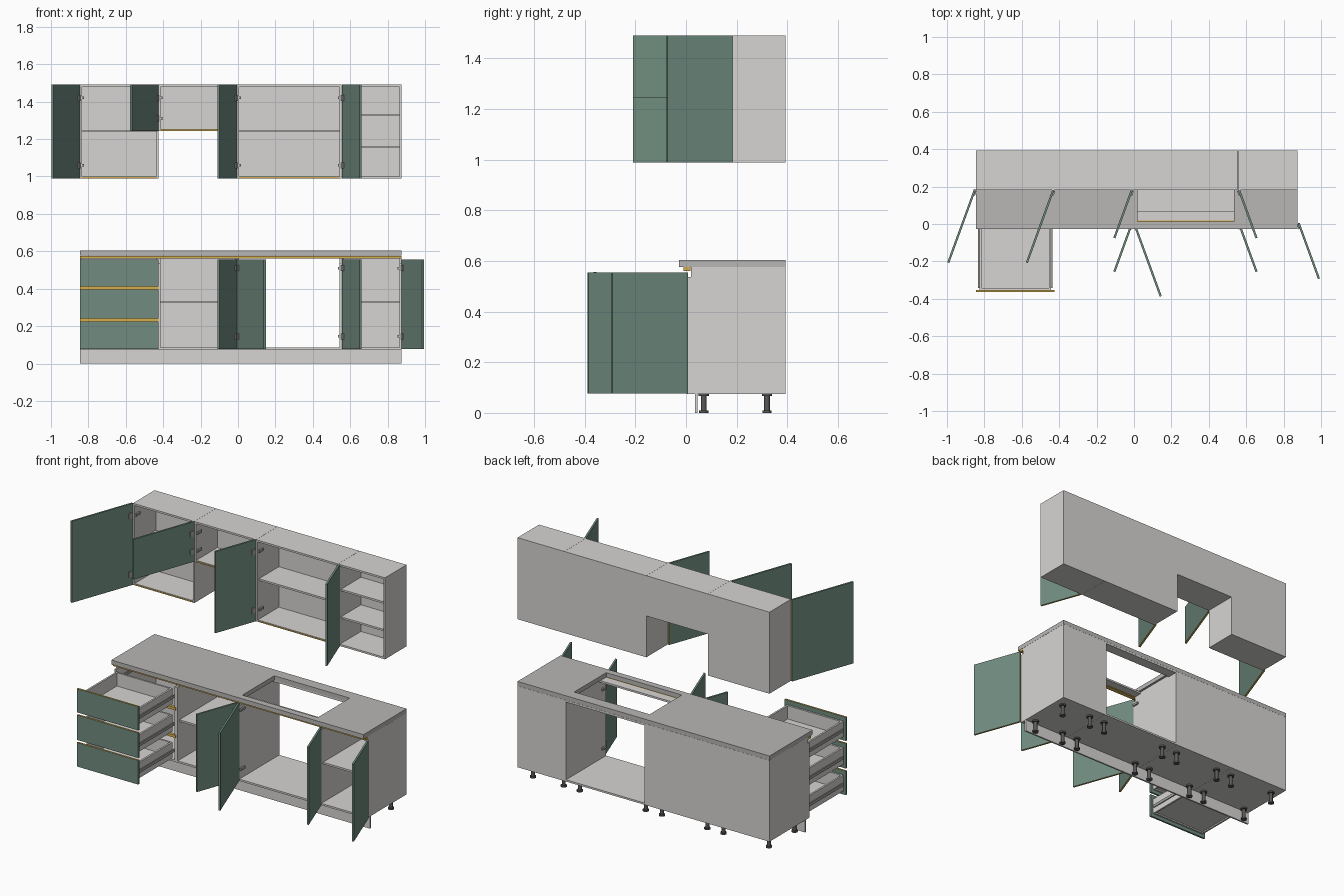
import bpy, bmesh, math
from mathutils import Matrix, Vector

if "Cube" in bpy.data.objects:
    bpy.data.objects.remove(bpy.data.objects["Cube"])


def material(name, rgb):
    m = bpy.data.materials.new(name)
    m.diffuse_color = (*rgb, 1)
    m.use_nodes = True
    m.node_tree.nodes["Principled BSDF"].inputs["Base Color"].default_value = m.diffuse_color
    return m


PANEL = material("light_grey_panel", (0.68, 0.665, 0.65))
STONE = material("grey_worktop", (0.48, 0.475, 0.465))
GREEN = material("sage_green", (0.165, 0.265, 0.215))
GOLD = material("gold_trim", (0.66, 0.43, 0.08))
METAL = material("dark_metal", (0.10, 0.10, 0.10))
STEEL = material("hinge_steel", (0.35, 0.35, 0.35))

T = 0.0112                          # board thickness
BACK = 0.393                        # wall plane
LOW_F, UP_F = 0.003, 0.183          # front planes of base and wall units
LOW_Z0, LOW_Z1 = 0.075, 0.576
UP_Z0, UP_Z1 = 0.988, 1.491
XS = [-0.845, -0.425, -0.005, 0.555, 0.875]


def finish(bm, name, mats):
    bmesh.ops.recalc_face_normals(bm, faces=bm.faces)
    me = bpy.data.meshes.new(name)
    bm.to_mesh(me)
    bm.free()
    for m in mats:
        me.materials.append(m)
    ob = bpy.data.objects.new(name, me)
    bpy.context.collection.objects.link(ob)
    return ob


def add_box(bm, x0, x1, y0, y1, z0, z1):
    size = Matrix.Diagonal((x1 - x0, y1 - y0, z1 - z0, 1))
    mid = Matrix.Translation(((x0 + x1) / 2, (y0 + y1) / 2, (z0 + z1) / 2))
    return bmesh.ops.create_cube(bm, size=1, matrix=mid @ size)["verts"]


def boxes(name, mat, *items):
    bm = bmesh.new()
    for b in items:
        add_box(bm, *b)
    return finish(bm, name, [mat])


def add_prism(bm, x0, x1, profile):
    """Extrude a (y, z) outline along x."""
    f = bm.faces.new([bm.verts.new((x0, y, z)) for y, z in profile])
    new = bmesh.ops.extrude_face_region(bm, geom=[f])["geom"]
    bmesh.ops.translate(bm, vec=(x1 - x0, 0, 0),
                        verts=[v for v in new if isinstance(v, bmesh.types.BMVert)])


def base_unit(name, x0, x1, shelf=None, back=True):
    x0, x1 = x0 + 0.0004, x1 - 0.0004
    bm = bmesh.new()
    # sides with a notch for the grip profile
    side = [(LOW_F, LOW_Z0), (BACK, LOW_Z0), (BACK, LOW_Z1),
            (0.019, LOW_Z1), (0.019, 0.537), (LOW_F, 0.537)]
    add_prism(bm, x0, x0 + T, side)
    add_prism(bm, x1 - T, x1, side)
    a, b = x0 + T, x1 - T
    add_box(bm, a, b, LOW_F, BACK, LOW_Z0, LOW_Z0 + T)
    add_box(bm, a, b, 0.019, 0.07, LOW_Z1 - T, LOW_Z1)
    add_box(bm, a, b, 0.328, BACK, LOW_Z1 - T, LOW_Z1)
    if back:
        add_box(bm, a, b, BACK - 0.004, BACK, LOW_Z0 + T, LOW_Z1 - T)
    if shelf:
        add_box(bm, a, b, 0.02, BACK - 0.004, shelf - T / 2, shelf + T / 2)
    finish(bm, name, [PANEL])


def wall_unit(name, x0, x1, z0, shelves=()):
    x0, x1 = x0 + 0.0004, x1 - 0.0004
    a, b = x0 + T, x1 - T
    parts = [(x0, a, UP_F, BACK, z0, UP_Z1), (b, x1, UP_F, BACK, z0, UP_Z1),
             (a, b, UP_F, BACK, z0, z0 + T), (a, b, UP_F, BACK, UP_Z1 - T, UP_Z1),
             (a, b, BACK - 0.004, BACK, z0 + T, UP_Z1 - T)]
    parts += [(a, b, UP_F + 0.012, BACK - 0.004, s - T / 2, s + T / 2) for s in shelves]
    boxes(name, PANEL, *parts)


def door(name, hinge_x, front, width, z0, z1, side, hinge_zs):
    """Door swung open by 110 degrees; side = 1 hinges left, -1 hinges right."""
    w, t = width - 0.003, 0.0115
    swing = (Matrix.Translation((hinge_x, front, 0)) @ Matrix.Diagonal((side, 1, 1, 1))
             @ Matrix.Rotation(math.radians(-110), 4, 'Z'))
    bm = bmesh.new()
    add_box(bm, 0, w, -t, 0, z0, z1)
    # gold banding on the hinge edge and underside
    for f in bm.faces:
        c = f.calc_center_median()
        if c.x < 0.001 or c.z < z0 + 0.001:
            f.material_index = 1
    bm.transform(swing)
    finish(bm, name, [GREEN, GOLD])
    # hinge cups on the door and arms on the cabinet side
    bm = bmesh.new()
    for z in hinge_zs:
        add_box(bm, 0.006, 0.032, -0.001, 0.006, z - 0.016, z + 0.016)
    bm.transform(swing)
    for z in hinge_zs:
        xs = sorted((hinge_x + side * T, hinge_x + side * (T + 0.010)))
        add_box(bm, *xs, front + 0.004, front + 0.045, z - 0.007, z + 0.007)
    finish(bm, name + "_hinges", [STEEL])


# base units
base_unit("drawer_base_unit", XS[0], XS[1])
base_unit("shelf_base_unit", XS[1], XS[2], shelf=0.328)
base_unit("sink_base_unit", XS[2], XS[3], back=False)
base_unit("narrow_base_unit", XS[3], XS[4], shelf=0.328)

# wall units
MID = 1.243
wall_unit("tall_wall_unit", XS[0], XS[1], UP_Z0, [MID])
wall_unit("short_wall_unit", XS[1], XS[2], MID)
wall_unit("double_wall_unit", XS[2], XS[3], UP_Z0, [MID])
wall_unit("open_shelf_unit", XS[3], XS[4], UP_Z0, [1.328, 1.158])
boxes("wall_unit_trim", GOLD,
      *[(XS[i] + T, XS[i + 1] - T, UP_F - 0.002, UP_F + 0.002, z + 0.001, z + 0.008)
        for i, z in ((0, UP_Z0), (1, MID), (2, UP_Z0))])

# doors
LOW, TALL = (0.145, 0.51), (1.06, 1.42)
door("shelf_base_door", XS[2], LOW_F, 0.42, 0.077, 0.555, -1, LOW)
door("sink_door_left", XS[2], LOW_F, 0.28, 0.077, 0.555, 1, LOW)
door("sink_door_right", XS[3], LOW_F, 0.28, 0.077, 0.555, -1, LOW)
door("narrow_base_door", XS[4], LOW_F, 0.32, 0.077, 0.555, -1, LOW)
door("tall_wall_door", XS[0], UP_F, 0.42, UP_Z0, UP_Z1, 1, TALL)
door("short_wall_door", XS[1], UP_F, 0.42, MID + 0.001, UP_Z1, 1, (1.31, 1.42))
door("double_wall_door_left", XS[2], UP_F, 0.28, UP_Z0, UP_Z1, 1, TALL)
door("double_wall_door_right", XS[3], UP_F, 0.28, UP_Z0, UP_Z1, -1, TALL)

# drawers pulled out
A, B = XS[0] + 0.018, XS[1] - 0.018
Y0, Y1 = -0.353, -0.004
for i, (z0, z1) in enumerate(((0.077, 0.225), (0.241, 0.395), (0.411, 0.557))):
    n = "drawer_%d_" % (i + 1)
    bm = bmesh.new()
    add_box(bm, XS[0] + 0.001, XS[1] - 0.001, Y0 - 0.0115, Y0, z0, z1)
    for f in bm.faces:
        if f.calc_center_median().z > z1 - 0.001:
            f.material_index = 1
    finish(bm, n + "front", [GREEN, GOLD])
    b0, b1 = z0 + 0.022, z1 - 0.028
    boxes(n + "box", PANEL,
          (A, A + T, Y0, Y1, b0, b1), (B - T, B, Y0, Y1, b0, b1),
          (A + T, B - T, Y0, Y0 + T, b0, b1), (A + T, B - T, Y1 - T, Y1, b0, b1),
          (A + T, B - T, Y0 + T, Y1 - T, b0 + 0.008, b0 + 0.014))
    zr = b0 + 0.035
    boxes(n + "runners", STEEL,
          (A - 0.006, A, Y0 + 0.01, 0.33, zr, zr + 0.018),
          (B, B + 0.006, Y0 + 0.01, 0.33, zr, zr + 0.018))

# gold grip profiles
boxes("top_grip_profile", GOLD, (XS[0], XS[4], -0.010, 0.0185, 0.561, 0.5755))
boxes("drawer_grip_profiles", GOLD,
      *[(XS[0] + 0.001, XS[1] - 0.001, LOW_F - 0.003, 0.019, z - 0.008, z + 0.008)
        for z in (0.233, 0.403)])

# worktop with sink cutout
top = boxes("worktop", STONE, (XS[0], XS[4], -0.027, BACK, LOW_Z1 + 0.0005, 0.604))
cutter = boxes("sink_cutter", STONE, (0.02, 0.535, 0.013, 0.325, 0.5, 0.7))
cutter.hide_render = True
cutter.hide_viewport = True
cutter.display_type = 'WIRE'
mod = top.modifiers.new("sink_hole", 'BOOLEAN')
mod.operation = 'DIFFERENCE'
mod.object = cutter
mod.solver = 'EXACT'

# plinth
boxes("plinth", PANEL, (XS[0], XS[4], 0.036, 0.046, 0, LOW_Z0 - 0.001))

# adjustable legs
bm = bmesh.new()
for i in range(4):
    for x in (XS[i] + 0.055, XS[i + 1] - 0.055):
        for y in (0.07, 0.32):
            for r, z0, z1 in ((0.018, 0, 0.009), (0.011, 0.009, 0.066), (0.02, 0.066, LOW_Z0)):
                bmesh.ops.create_cone(bm, cap_ends=True, segments=16, radius1=r, radius2=r,
                                      depth=z1 - z0,
                                      matrix=Matrix.Translation((x, y, (z0 + z1) / 2)))
legs = finish(bm, "legs", [METAL])
bpy.context.view_layer.objects.active = legs
legs.select_set(True)
bpy.ops.object.shade_smooth_by_angle()
